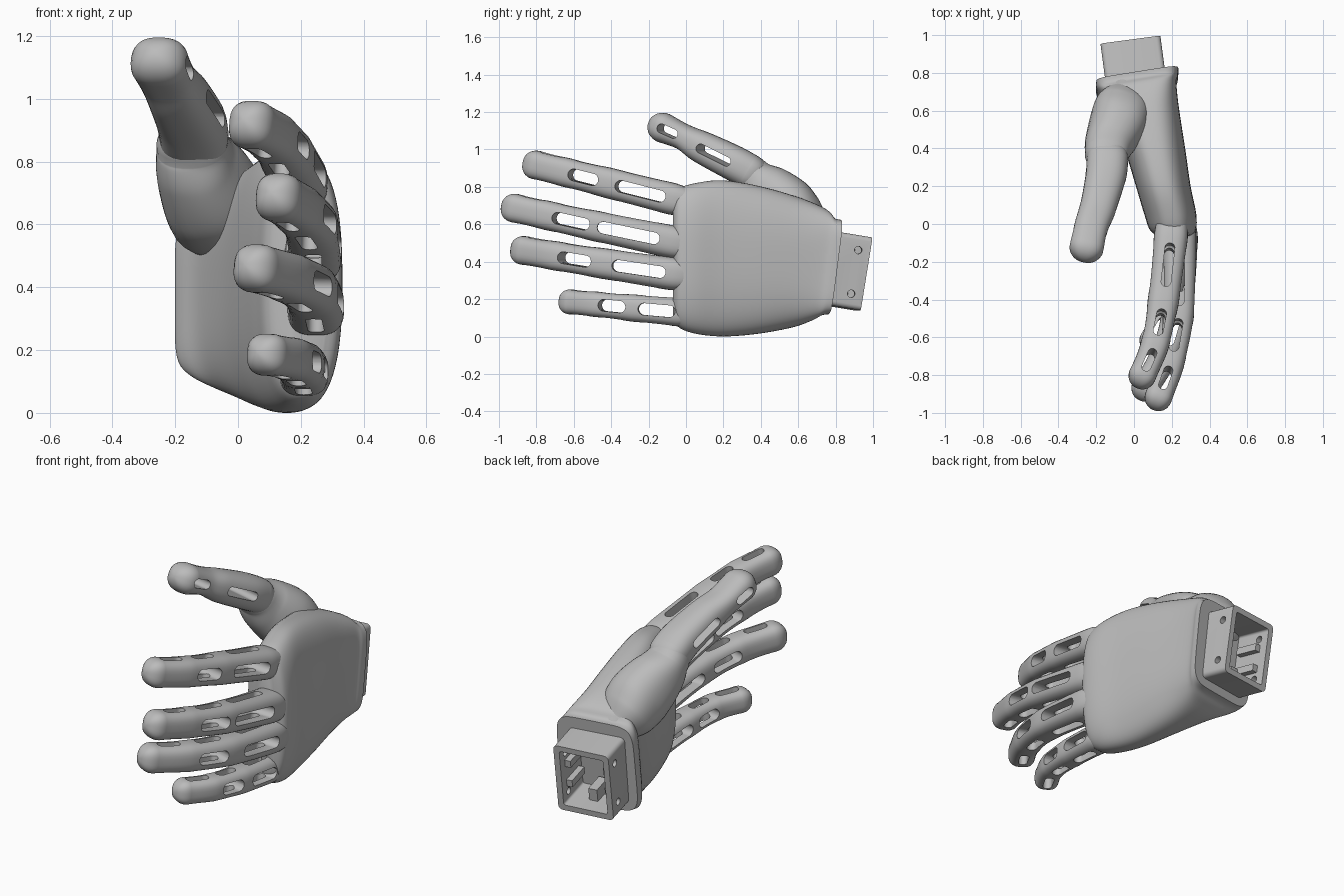
import bpy, bmesh, math
from mathutils import Vector, Matrix

cube = bpy.data.objects.get("Cube")
if cube:
    bpy.data.objects.remove(cube, do_unlink=True)

grey = bpy.data.materials.new("light_grey_plastic")
grey.use_nodes = True
COLOR = (0.5, 0.5, 0.5, 1)
grey.diffuse_color = COLOR
grey.node_tree.nodes["Principled BSDF"].inputs["Base Color"].default_value = COLOR


def make_object(name, bm):
    bmesh.ops.recalc_face_normals(bm, faces=bm.faces)
    me = bpy.data.meshes.new(name)
    bm.to_mesh(me)
    bm.free()
    me.materials.append(grey)
    ob = bpy.data.objects.new(name, me)
    bpy.context.collection.objects.link(ob)
    return ob


def skin(name, rings):
    """Join rings of points into a closed skin."""
    bm = bmesh.new()
    loops = [[bm.verts.new(p) for p in ring] for ring in rings]
    n = len(loops[0])
    for a, b in zip(loops, loops[1:]):
        for i in range(n):
            j = (i + 1) % n
            bm.faces.new((a[i], a[j], b[j], b[i]))
    bm.faces.new(loops[0])
    bm.faces.new(loops[-1])
    return make_object(name, bm)


def oval(p, n):
    """Unit superellipse; a larger p is squarer."""
    def power(c):
        return math.copysign(abs(c) ** (2 / p), c)
    return [(power(math.cos(a)), power(math.sin(a)))
            for a in (2 * math.pi * (i + 0.5) / n for i in range(n))]


def resample(rows, steps, bump=0):
    """Smooth curve through rows; bump narrows the radii between them."""
    out = []
    for i in range(len(rows) - 1):
        quad = [Vector(rows[max(0, min(len(rows) - 1, i + k))]) for k in (-1, 0, 1, 2)]
        p0, p1, p2, p3 = quad
        for s in range(steps):
            t = s / steps
            v = 0.5 * (2 * p1 + (p2 - p0) * t + (2 * p0 - 5 * p1 + 4 * p2 - p3) * t * t
                       + (3 * p1 - p0 - 3 * p2 + p3) * t ** 3)
            if bump:
                f = 1 - bump * math.sin(math.pi * t)
                v[3] *= f
                v[4] *= f
            out.append(v)
    return out + [Vector(rows[-1])]


def frames(rows, bump=0):
    """Centre, tangent, side, up and radii along a path."""
    pts = resample(rows, 12, bump)
    out = []
    for i, v in enumerate(pts):
        a, b = pts[max(0, i - 1)], pts[min(len(pts) - 1, i + 1)]
        t = Vector(b[:3]) - Vector(a[:3])
        t.normalize()
        side = t.cross(Vector((0, 0, 1))).normalized()
        out.append((Vector(v[:3]), t, side, side.cross(t), v[3], v[4]))
    return out


def limb(name, path, p=2.5, n=32):
    """Tube along a path with domed ends."""
    def dome(f, sign):
        c, t, s, u, rs, ru = f
        r = (rs + ru) / 2
        angles = [math.radians(d) for d in (15, 30, 45, 58, 70, 80, 87)]
        return [(c + t * r * sign * math.sin(a), t, s, u, rs * math.cos(a), ru * math.cos(a))
                for a in angles]
    full = dome(path[0], -1)[::-1] + path + dome(path[-1], 1)
    return skin(name, [[c + s * rs * x + u * ru * z for x, z in oval(p, n)]
                       for c, t, s, u, rs, ru in full])


def slot(centre, along, through, length, width, depth=0.3):
    """Stadium-shaped cutter."""
    across = along.cross(through).normalized()
    rim = []
    for i in range(20):
        a = 2 * math.pi * (i + 0.5) / 20
        shift = math.copysign((length - width) / 2, math.cos(a))
        rim.append(centre + along * (shift + width / 2 * math.cos(a))
                   + across * width / 2 * math.sin(a))
    return skin("cutter", [[q + through * k * depth / 2 for q in rim] for k in (-1, 1)])


def carve(ob, cutters, keep=False):
    """Subtract the cutters and bake the result."""
    for c in cutters:
        c.hide_render = True
        m = ob.modifiers.new("cut", 'BOOLEAN')
        m.operation, m.solver, m.object = 'DIFFERENCE', 'EXACT', c
    bpy.context.view_layer.update()
    dg = bpy.context.evaluated_depsgraph_get()
    me = bpy.data.meshes.new_from_object(ob.evaluated_get(dg))
    ob.modifiers.clear()
    ob.data = me
    if not keep:
        for c in cutters:
            bpy.data.objects.remove(c, do_unlink=True)


def near(path, y):
    return min(path, key=lambda f: abs(f[0].y - y))


# fingers: path rows are x, y, z, side radius, up radius; slots are y centre and length
FINGERS = {
    "index_finger": ([(.20, .08, .70, .07, .06), (.195, -.07, .735, .09, .085),
                      (.155, -.41, .82, .083, .082), (.11, -.64, .877, .076, .078),
                      (.045, -.80, .917, .073, .077)], ((-.25, .28), (-.54, .17)), -.73),
    "middle_finger": ([(.22, .08, .48, .07, .06), (.24, -.07, .505, .09, .088),
                       (.235, -.48, .59, .083, .082), (.19, -.74, .647, .076, .078),
                       (.13, -.915, .686, .073, .077)], ((-.29, .34), (-.61, .21)), -.83),
    "ring_finger": ([(.22, .08, .32, .07, .06), (.248, -.07, .335, .09, .088),
                     (.23, -.44, .39, .083, .082), (.16, -.69, .43, .076, .078),
                     (.06, -.865, .46, .073, .077)], ((-.265, .29), (-.57, .19)), -.79),
    "little_finger": ([(.19, .07, .115, .06, .055), (.21, -.04, .13, .077, .076),
                       (.2, -.28, .152, .073, .073), (.165, -.48, .172, .068, .068),
                       (.095, -.615, .185, .066, .067)], ((-.155, .2), (-.385, .15)), -.56),
}
for name, (rows, slots, tip_y) in FINGERS.items():
    path = frames(rows, 0.03)
    finger = limb(name, path, p=2.8)
    cutters = []
    for y, length in slots:
        c, t, s, u, rs, ru = near(path, y)
        cutters.append(slot(c, t, s, length, 0.064))
        cutters.append(slot(c, t, u, length * 0.85, 0.052))
    c, t, s, u, rs, ru = near(path, tip_y)
    cutters.append(slot(c, t, u, 0.13, 0.048))
    carve(finger, cutters)

# thumb and its fleshy base
path = frames([(-.14, .34, .88, .11, .095), (-.15, .25, .93, .108, .094),
               (-.19, .09, 1.01, .097, .086), (-.225, -.01, 1.065, .09, .07),
               (-.25, -.12, 1.115, .092, .08)])
thumb = limb("thumb", path)
cutters = []
for y, length in ((.17, .21), (-.085, .12)):
    c, t, s, u, rs, ru = near(path, y)
    cutters.append(slot(c, t, s, length, 0.05))
carve(thumb, cutters)
limb("thumb_base", frames([(-.145, .37, .85, .115, .10), (-.13, .43, .79, .13, .14),
                           (-.085, .53, .695, .152, .165), (-.06, .61, .625, .15, .145),
                           (-.04, .665, .58, .12, .11)]), p=2.3)

# palm: rows are y, x range, z range, squareness, slant
PALM = [(-.07, .16, .28, .11, .74, 2.6, 0), (-.04, .09, .325, .05, .79, 2.6, 0),
        (.05, .055, .33, .015, .82, 2.6, 0), (.2, .01, .30, 0, .835, 2.6, 0),
        (.4, -.05, .27, .015, .80, 2.7, .2), (.6, -.125, .237, .05, .735, 3.2, .6),
        (.7, -.18, .225, .085, .68, 4.5, 1), (.74, -.2, .232, .112, .635, 6, 1),
        (.775, -.2, .235, .118, .625, 6, 1)]
rings = []
for y, x0, x1, z0, z1, p, slant in resample(PALM, 5):
    cx, cz, rx, rz = (x0 + x1) / 2, (z0 + z1) / 2, (x1 - x0) / 2, (z1 - z0) / 2
    rings.append([Vector((cx + rx * a, y + slant * (.16 * rx * a + .13 * rz * b), cz + rz * b))
                  for a, b in oval(p, 64)])
palm = skin("palm", rings)

# wrist socket: a tilted hollow box
axis = Vector((-.13, .975, -.16)).normalized()
side = axis.cross(Vector((0, 0, 1))).normalized()
up = side.cross(axis)
socket_frame = Matrix((side, axis, up)).transposed().to_4x4()
socket_frame.translation = Vector((-.015, .945, .335))


def socket_box(name, centre, size, bevel=0.0):
    bm = bmesh.new()
    bmesh.ops.create_cube(bm, size=1)
    bmesh.ops.scale(bm, vec=size, verts=bm.verts)
    if bevel:
        long_edges = [e for e in bm.edges
                      if abs(e.verts[0].co.y - e.verts[1].co.y) > 1e-4]
        bmesh.ops.bevel(bm, geom=long_edges, offset=bevel, segments=4,
                        profile=0.5, affect='EDGES')
    bmesh.ops.translate(bm, vec=centre, verts=bm.verts)
    bmesh.ops.transform(bm, matrix=socket_frame, verts=bm.verts)
    return make_object(name, bm)


socket = socket_box("wrist_socket", (0, -.13, 0), (.32, .26, .395), .025)
cavity = socket_box("cavity_cutter", (0, -.1, 0), (.255, .24, .33), .012)
carve(palm, [cavity], keep=True)
screws = [slot(socket_frame @ Vector((0, -.065, z)), axis, side, .0401, .04, .5)
          for z in (-.118, .118)]
carve(socket, [cavity] + screws)

# clips inside the socket
for sx in (-1, 1):
    for sz in (-1, 1):
        socket_box("socket_clip", (sx * .112, -.12, sz * .06), (.035, .14, .04))
socket_box("socket_tongue", (0, -.15, -.135), (.05, .12, .08))

bpy.ops.object.select_all(action='DESELECT')
for ob in bpy.context.collection.objects:
    if ob.type == 'MESH':
        ob.select_set(True)
        bpy.context.view_layer.objects.active = ob
bpy.ops.object.shade_smooth_by_angle(angle=math.radians(38))
